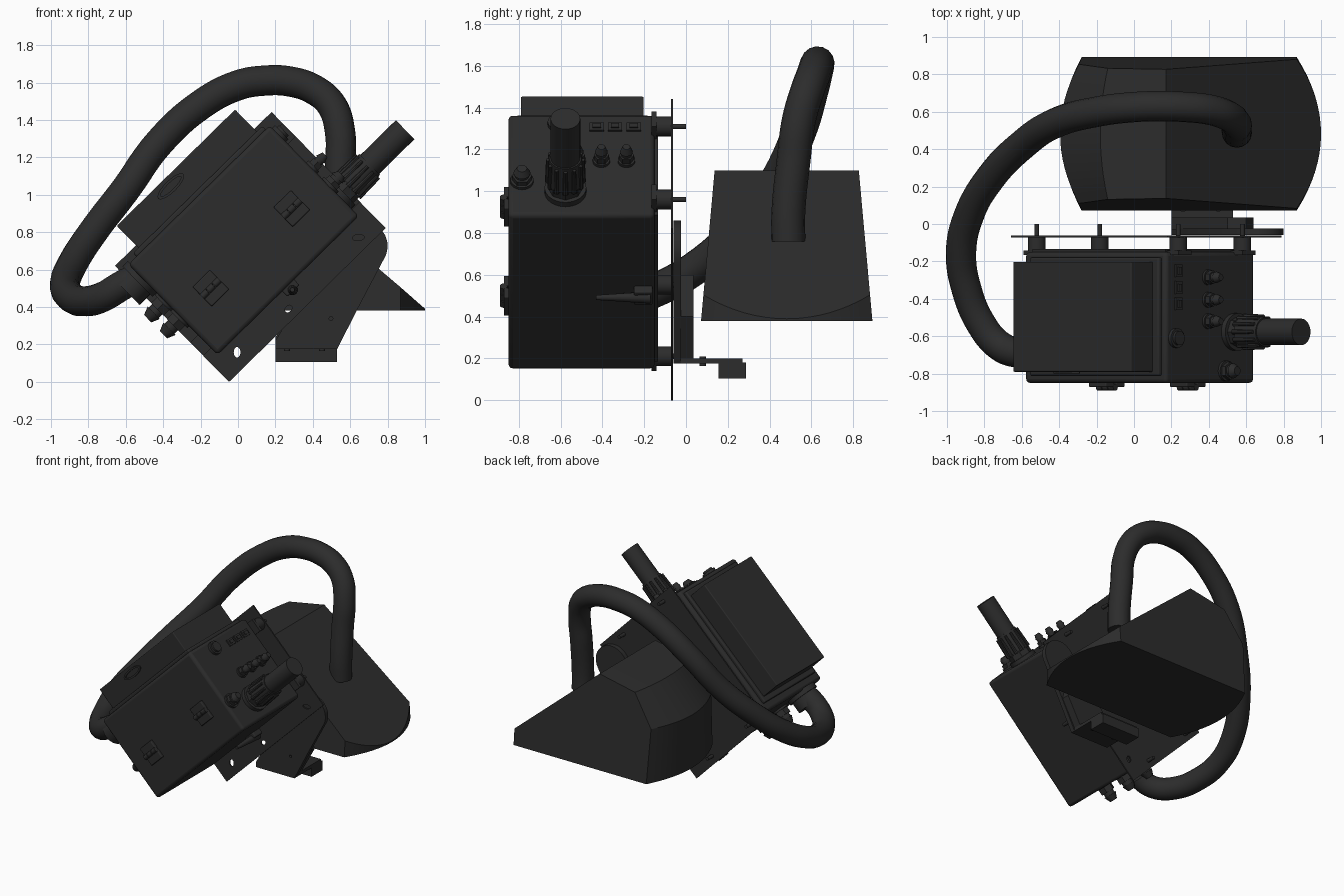
import bpy, bmesh, math
from mathutils import Matrix, Vector

if "Cube" in bpy.data.objects:
    bpy.data.objects.remove(bpy.data.objects["Cube"])

MAT = bpy.data.materials.new("charcoal_paint")
MAT.diffuse_color = (0.025, 0.025, 0.025, 1)
MAT.use_nodes = True
MAT.node_tree.nodes["Principled BSDF"].inputs["Base Color"].default_value = MAT.diffuse_color
I = Matrix.Identity(4)
# tilted frame of the control box: local x along the box, y depth, z across
T = Matrix.Translation((0.03, 0, 0.757)) @ Matrix.Rotation(-math.radians(44.5), 4, 'Y')


def add(name, bm, m=I, bevel=0):
    bmesh.ops.recalc_face_normals(bm, faces=bm.faces)
    me = bpy.data.meshes.new(name)
    bm.to_mesh(me)
    bm.free()
    return place(name, me, m, bevel)


def place(name, me, m=I, bevel=0):
    me.materials.clear()
    me.materials.append(MAT)
    ob = bpy.data.objects.new(name, me)
    bpy.context.collection.objects.link(ob)
    ob.matrix_world = m
    if bevel:
        mod = ob.modifiers.new("bevel", 'BEVEL')
        mod.width, mod.segments = bevel, 3
    return ob


def box(name, lo, hi, m=I, bevel=0):
    bm = bmesh.new()
    bmesh.ops.create_cube(bm, size=1)
    for v in bm.verts:
        v.co = [l + (h - l) * (c + 0.5) for l, h, c in zip(lo, hi, v.co)]
    return add(name, bm, m, bevel)


def rod(name, p, q, r, m=I, n=24, r2=None, bevel=0):
    p, q = Vector(p), Vector(q)
    bm = bmesh.new()
    rot = Vector((0, 0, 1)).rotation_difference(q - p).to_matrix().to_4x4()
    bmesh.ops.create_cone(bm, cap_ends=True, segments=n, radius1=r, radius2=r if r2 is None else r2,
                          depth=(q - p).length, matrix=Matrix.Translation((p + q) / 2) @ rot)
    return add(name, bm, m, bevel)


def from_curve(name, cu, m=I):
    ob = bpy.data.objects.new("tmp", cu)
    bpy.context.collection.objects.link(ob)
    dg = bpy.context.evaluated_depsgraph_get()
    me = bpy.data.meshes.new_from_object(ob.evaluated_get(dg))
    bpy.data.objects.remove(ob)
    return place(name, me, m)


def oval(x, z, rx, rz, ang=0, n=20):
    c, s = math.cos(ang), math.sin(ang)
    pts = [(rx * math.cos(k * math.tau / n), rz * math.sin(k * math.tau / n)) for k in range(n)]
    return [(x + a * c - b * s, z + a * s + b * c) for a, b in pts]


def plate(name, loops, y0, y1, m=I):
    """Flat xz plate: first loop is the outline, the rest are holes."""
    cu = bpy.data.curves.new(name, 'CURVE')
    cu.dimensions, cu.fill_mode, cu.extrude = '2D', 'BOTH', (y1 - y0) / 2
    for lp in loops:
        s = cu.splines.new('POLY')
        s.points.add(len(lp) - 1)
        for pt, (x, z) in zip(s.points, lp):
            pt.co = (x, z, 0, 1)
        s.use_cyclic_u = True
    return from_curve(name, cu, m @ Matrix.Translation((0, (y0 + y1) / 2, 0)) @ Matrix.Rotation(math.pi / 2, 4, 'X'))


def gland(name, side, y, v, r, length):
    """Hex nut, collar and tapered tip on an end face (side = +1 or -1)."""
    u = lambda d: (side * (0.53 + d), y, v)
    rod(name + "_flange", u(-0.01), u(0.015), r * 1.15, T)
    rod(name + "_nut", u(0.015), u(length * 0.45), r, T, 6)
    rod(name + "_collar", u(length * 0.45), u(length * 0.65), r * 0.7, T)
    rod(name + "_tip", u(length * 0.65), u(length), r * 0.85, T, 16, r * 0.5)


# control box and side hood
box("control_box", (-0.53, -0.85, -0.34), (0.53, -0.15, 0.34), T, 0.022)
box("box_back_flange", (-0.5, -0.165, -0.31), (0.5, -0.135, 0.31), T)
box("hood_base", (-0.47, -0.81, 0.33), (0.5, -0.18, 0.365), T, 0.01)
box("side_hood", (-0.43, -0.79, 0.34), (0.457, -0.203, 0.53), T, 0.006)
plate("hood_handle", [oval(-0.076, 0.478, 0.095, 0.032), oval(-0.076, 0.478, 0.075, 0.018)], -0.80, -0.785, T)

# front hinges
for k, u in enumerate((-0.305, 0.302)):
    for j, dv in enumerate((-0.04, 0.04)):
        box(f"hinge_leaf_{k}_{j}", (u - 0.065, -0.872, -0.06 + dv - 0.033), (u + 0.065, -0.845, -0.06 + dv + 0.033), T, 0.006)
    for j, du in enumerate((-0.045, 0, 0.045)):
        rod(f"hinge_knuckle_{k}_{j}", (u + du - 0.02, -0.873, -0.06), (u + du + 0.02, -0.873, -0.06), 0.018, T, 12)

# latch under the box
rod("latch_lever", (0.0, -0.43, -0.372), (0.0, -0.17, -0.372), 0.012, T, 12, 0.03)
box("latch_mount", (-0.045, -0.25, -0.38), (0.045, -0.16, -0.33), T, 0.008)

# large conduit and its fluted gland
Y, V = -0.577, -0.184
rod("conduit", (0.6, Y, V), (1.03, Y, V), 0.071, T, 32)
rod("conduit_flange", (0.52, Y, V), (0.56, Y, V), 0.1, T, 32)
rod("conduit_nut", (0.56, Y, V), (0.61, Y, V), 0.085, T, 8)
rod("conduit_sleeve", (0.61, Y, V), (0.765, Y, V), 0.088, T, 32, 0.078)
for k in range(12):
    a = k * math.tau / 12
    y, v = Y + 0.084 * math.cos(a), V + 0.084 * math.sin(a)
    rod(f"sleeve_rib_{k}", (0.6, y, v), (0.75, y, v), 0.014, T, 8, 0.009)

# sockets, cable glands and button on the upper end face
for k, y in enumerate((-0.427, -0.34, -0.25)):
    box(f"socket_{k}", (0.52, y - 0.034, 0.222), (0.54, y + 0.034, 0.272), T)
    box(f"socket_plug_{k}", (0.53, y - 0.02, 0.235), (0.548, y + 0.02, 0.259), T)
for k, y in enumerate((-0.52, -0.405, -0.285)):
    gland(f"small_gland_{k}", 1, y, 0.02, 0.036, 0.1)
gland("corner_gland", 1, -0.785, -0.115, 0.048, 0.09)
rod("button_ring", (0.52, -0.61, 0.268), (0.55, -0.61, 0.268), 0.052, T)
rod("button_cap", (0.54, -0.61, 0.268), (0.565, -0.61, 0.268), 0.038, T)

# glands on the lower end face, hose coupling among them
for k, (y, v) in enumerate(((-0.6, 0.06), (-0.4, 0.06), (-0.7, -0.06), (-0.5, -0.06))):
    gland(f"lower_gland_{k}", -1, y, v, 0.055, 0.13)
rod("coupling_flange", (-0.52, -0.69, 0.24), (-0.56, -0.69, 0.24), 0.115, T, 32)
rod("coupling_sleeve", (-0.55, -0.69, 0.24), (-0.64, -0.69, 0.24), 0.097, T, 32)

# mounting plate, standoffs and pins
plate("mounting_plate", [[(-0.587, -0.486), (0.587, -0.486), (0.587, 0.384), (-0.587, 0.384)],
                         oval(-0.086, -0.43, 0.022, 0.016), oval(-0.445, -0.403, 0.028, 0.018, 0.8),
                         oval(0.447, -0.42, 0.032, 0.016, -0.7)], -0.072, -0.062, T)
for k, (u, v) in enumerate(((-0.535, -0.24), (-0.535, 0.24), (0.535, -0.24), (0.535, 0.25))):
    rod(f"standoff_{k}", (u, -0.145, v), (u, -0.07, v), 0.047, T)
    rod(f"standoff_pin_{k}", (u, -0.16, v), (u, 0.0, v), 0.013, T, 12)
    box(f"standoff_tab_{k}", (u - 0.05, -0.165, v - 0.05), (u + 0.05, -0.142, v + 0.05), T)

# bracket arm with rounded upper end, foot and shelf
arc = [(0.665 + 0.135 * math.cos(a), 0.725 + 0.135 * math.sin(a)) for a in [math.radians(-35 + 15 * k) for k in range(13)]]
plate("bracket_arm", [[(0.2, 0.175), (0.53, 0.175), (0.645, 0.4)] + arc + [(0.2, 0.22)],
                      oval(0.497, 0.338, 0.01, 0.01)], -0.06, -0.025)
plate("bracket_web", [[(0.2, 0.2), (0.53, 0.2), (0.64, 0.4), (0.6, 0.6), (0.5, 0.6), (0.2, 0.24)]], -0.03, 0.035)
box("bracket_shelf", (0.2, -0.04, 0.175), (0.53, 0.27, 0.2))
box("bracket_foot", (0.2, 0.155, 0.105), (0.53, 0.288, 0.18))
for k, x in enumerate((0.262, 0.45)):
    rod(f"foot_bolt_{k}", (x, 0.08, 0.165), (x, 0.08, 0.21), 0.016, n=12)

# hopper hood: cross-sections swept along y, ends bulging outward in plan
bm = bmesh.new()
N, rings = 16, []
for i in range(N + 1):
    t = -1 + 2 * i / N
    b = 1 - t * t
    tip = 0.87 + 0.13 * b
    prof = [(-0.28 - 0.11 * b, 0.38), (-0.295 - 0.1 * b, 0.8), (-0.14 - 0.04 * b, 1.04), (0.17, 1.1),
            (tip, 0.39 + 0.88 * (1 - tip)), (tip, 0.38)]
    rings.append([bm.verts.new((x, 0.482 + t * (0.41 - 0.065 * (z - 0.38) / 0.72), z)) for x, z in prof])
for r, s in zip(rings, rings[1:]):
    for k in range(6):
        j = (k + 1) % 6
        bm.faces.new((r[k], r[j], s[j], s[k]))
bm.faces.new(rings[0])
bm.faces.new(rings[-1])
add("hopper_hood", bm)

# flexible hose from hopper to box
path = [(.55, .49, .76), (.55, .49, .9), (.547, .515, 1.15), (.545, .54, 1.34), (.5, .58, 1.48), (.41, .61, 1.56),
        (.28, .625, 1.605), (.14, .63, 1.61), (0, .625, 1.585), (-.2, .6, 1.48), (-.42, .54, 1.28), (-.6, .42, 1.03),
        (-.765, .25, .815), (-.885, .04, .63), (-.925, -.16, .52), (-.895, -.35, .455), (-.82, -.53, .43),
        (-.72, -.65, .455), (-.61, -.69, .52), (-.5, -.69, .57)]
cu = bpy.data.curves.new("hose", 'CURVE')
cu.dimensions, cu.bevel_depth, cu.bevel_resolution = '3D', 0.081, 6
cu.use_fill_caps, cu.resolution_u = True, 6
sp = cu.splines.new('BEZIER')
sp.bezier_points.add(len(path) - 1)
for bp, co in zip(sp.bezier_points, path):
    bp.co = co
    bp.handle_left_type = bp.handle_right_type = 'AUTO'
from_curve("hose", cu)

# smooth shading with sharp edges kept
for ob in bpy.context.collection.objects:
    ob.select_set(True)
    bpy.context.view_layer.objects.active = ob
bpy.ops.object.shade_smooth_by_angle(angle=math.radians(32))
